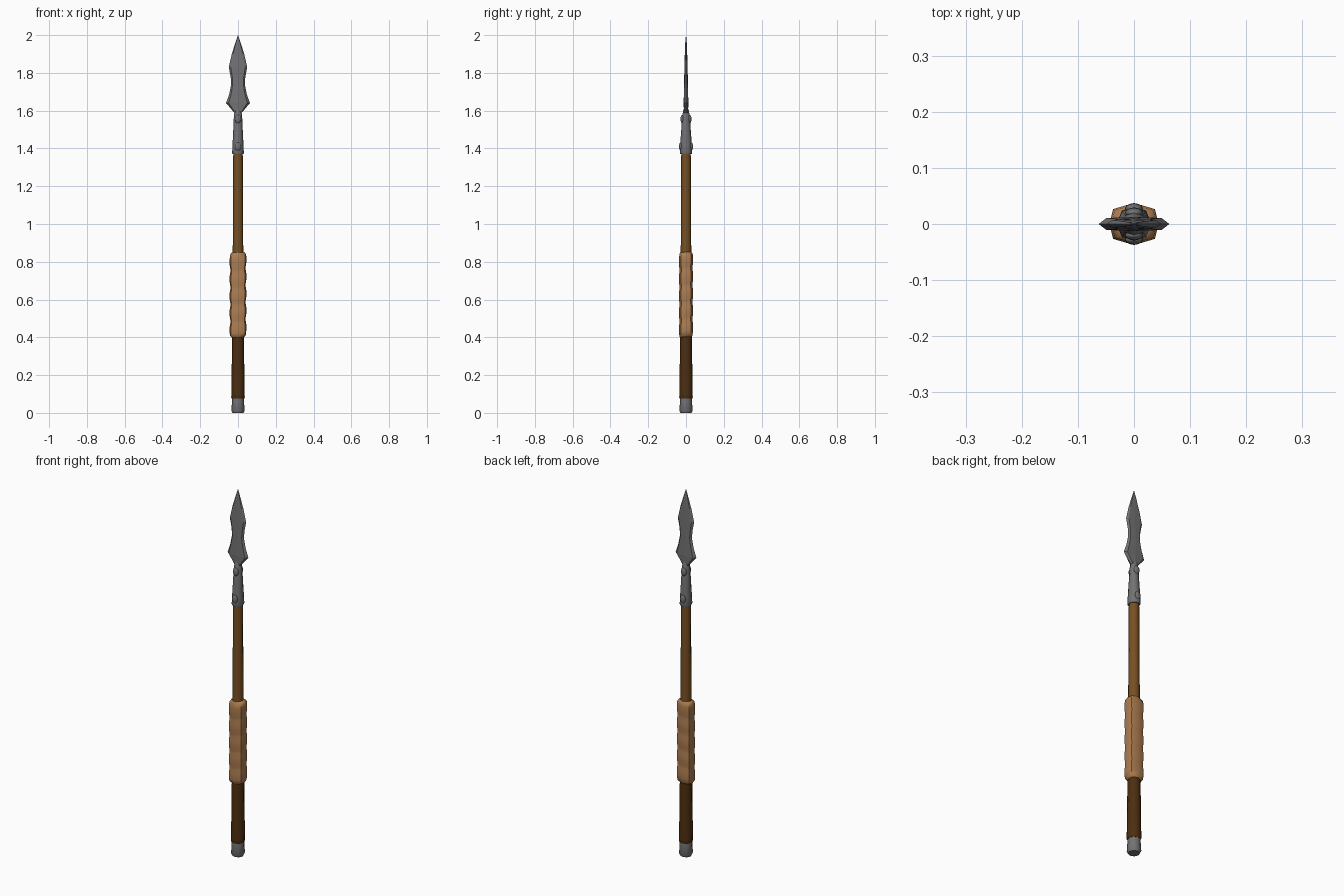
import bpy, bmesh, math

if "Cube" in bpy.data.objects:
    bpy.data.objects.remove(bpy.data.objects["Cube"])


def material(name, rgb):
    m = bpy.data.materials.new(name)
    m.diffuse_color = (*rgb, 1)
    m.use_nodes = True
    m.node_tree.nodes["Principled BSDF"].inputs["Base Color"].default_value = m.diffuse_color
    return m


STEEL = material("grey_steel", (0.17, 0.17, 0.175))
WOOD = material("brown_wood", (0.19, 0.080, 0.016))
DARK = material("dark_wood", (0.075, 0.027, 0.005))
LEATHER = material("tan_leather", (0.42, 0.205, 0.08))


def loft(name, rings, mat, smooth=None):
    """Join rings of points with quads and close both ends."""
    bm = bmesh.new()
    loops = [[bm.verts.new(p) for p in ring] for ring in rings]
    n = len(loops[0])
    for a, b in zip(loops, loops[1:]):
        for i in range(n):
            j = (i + 1) % n
            bm.faces.new((a[i], a[j], b[j], b[i]))
    bm.faces.new(loops[0][::-1])
    bm.faces.new(loops[-1])
    bmesh.ops.recalc_face_normals(bm, faces=bm.faces)
    me = bpy.data.meshes.new(name)
    bm.to_mesh(me)
    bm.free()
    me.materials.append(mat)
    ob = bpy.data.objects.new(name, me)
    bpy.context.collection.objects.link(ob)
    if smooth:
        bpy.ops.object.select_all(action='DESELECT')
        ob.select_set(True)
        bpy.context.view_layer.objects.active = ob
        bpy.ops.object.shade_smooth_by_angle(angle=math.radians(smooth))
    return ob


def ring(z, rx, ry=None, tilt=0.0, square=1.0):
    """Eight-sided ring; tilt slants it, square widens its diagonals in x."""
    ry = ry or rx
    pts = []
    for k in range(8):
        a = k * math.pi / 4
        c, s = math.cos(a), math.sin(a)
        pts.append((rx * c * (square if k % 2 else 1), ry * s,
                    z + tilt * (c + s)))
    return pts


# Butt cap, with a chamfered foot
loft("butt_cap", [ring(0.0, 0.029), ring(0.012, 0.035), ring(0.06, 0.032),
                  ring(0.085, 0.031)], STEEL, 50)

# Shaft: dark lower part with a small lip, lighter upper part
loft("lower_shaft", [ring(0.075, 0.033), ring(0.082, 0.036), ring(0.10, 0.035),
                     ring(0.43, 0.031)], DARK, 50)
loft("upper_shaft", [ring(0.42, 0.030), ring(0.85, 0.028), ring(1.39, 0.025)],
     WOOD, 50)

# Leather grip: five bulging slanted wraps
z0, z1, wraps = 0.40, 0.85, 5
step = (z1 - z0) / wraps
rings = [ring(z0, 0.033, 0.030, 0.002)]
for i in range(wraps):
    for t, f in ((0.08, 0.92), (0.32, 1.0), (0.68, 1.0), (0.92, 0.92)):
        slant = 0.002 if (i, t) in ((0, 0.08), (wraps - 1, 0.92)) else 0.007
        rings.append(ring(z0 + (i + t) * step, 0.044 * f, 0.0375 * f, slant, 1.2))
rings.append(ring(z1, 0.033, 0.030, 0.001))
loft("leather_grip", rings, LEATHER, 50)

# Socket that holds the blade
loft("socket", [ring(1.37, 0.029, 0.031), ring(1.376, 0.031, 0.033),
                ring(1.42, 0.029, 0.031), ring(1.50, 0.025, 0.025),
                ring(1.57, 0.022, 0.021), ring(1.59, 0.019, 0.017),
                ring(1.61, 0.012, 0.012)], STEEL, 50)

# Rivets on the front and back of the socket
for z, y in ((1.41, 0.028), (1.555, 0.020)):
    for side, label in ((-1, "front"), (1, "back")):
        bpy.ops.mesh.primitive_uv_sphere_add(segments=12, ring_count=8, radius=1,
                                             location=(0, side * y, z))
        ob = bpy.context.object
        ob.name = f"rivet_{label}"
        ob.scale = (0.016, 0.009, 0.022)
        ob.data.materials.append(STEEL)
        bpy.ops.object.shade_smooth_by_angle(angle=math.radians(50))

# Blade: waisted leaf outline (height, half width, half thickness), bevelled edges
outline = [(1.58, 0.012, 0.011), (1.64, 0.063, 0.0125), (1.69, 0.046, 0.0115),
           (1.74, 0.036, 0.0105), (1.78, 0.039, 0.0095), (1.83, 0.049, 0.0085),
           (1.90, 0.033, 0.0065), (1.96, 0.014, 0.004), (2.0, 0.0006, 0.0005)]
rings = []
for z, w, t in outline:
    b, e = 0.78 * w, 0.85 * t
    rings.append([(x, y, z) for x, y in ((w, 0), (b, e), (0, t), (-b, e),
                                         (-w, 0), (-b, -e), (0, -t), (b, -e))])
loft("blade", rings, STEEL)
